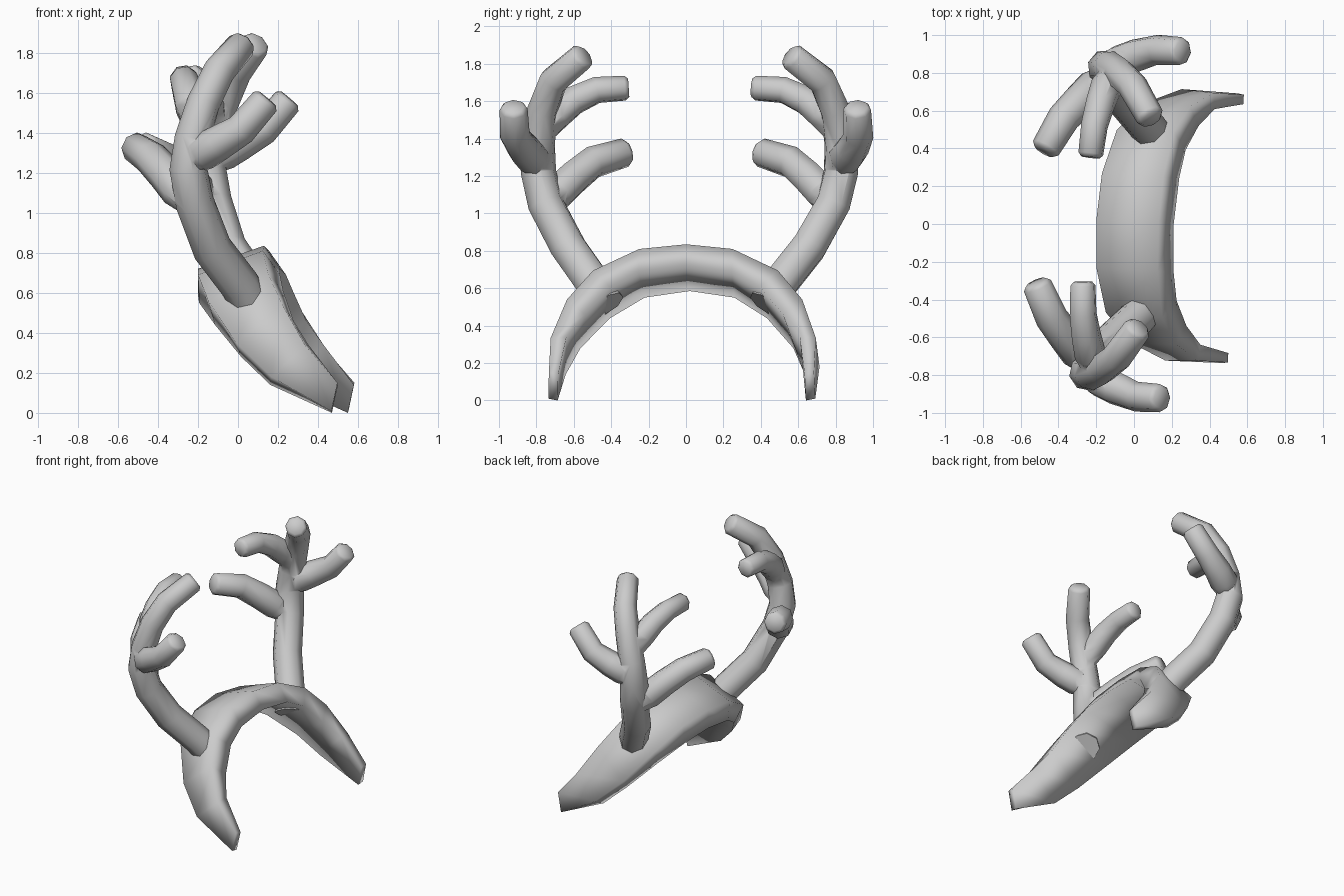
import bpy, bmesh, math
from mathutils import Vector, Matrix

if "Cube" in bpy.data.objects:
    bpy.data.objects.remove(bpy.data.objects["Cube"])

SIDES = 8
# the whole piece is turned slightly
TURN = Matrix.Translation((0, 0.008, 0)) @ Matrix.Rotation(-0.06, 4, 'Z')

grey = bpy.data.materials.new("light grey")
grey.diffuse_color = (0.6, 0.6, 0.6, 1)
grey.use_nodes = True
grey.node_tree.nodes["Principled BSDF"].inputs["Base Color"].default_value = grey.diffuse_color


def make_object(bm, name):
    bmesh.ops.recalc_face_normals(bm, faces=bm.faces)
    bm.transform(TURN)
    mesh = bpy.data.meshes.new(name)
    bm.to_mesh(mesh)
    bm.free()
    obj = bpy.data.objects.new(name, mesh)
    bpy.context.collection.objects.link(obj)
    mesh.materials.append(grey)
    return obj


def smooth(obj, angle):
    bpy.ops.object.select_all(action='DESELECT')
    obj.select_set(True)
    bpy.context.view_layer.objects.active = obj
    bpy.ops.object.shade_smooth_by_angle(angle=math.radians(angle))


def loft(bm, rings):
    """Skin closed rings of points and cap both ends."""
    rings = [[bm.verts.new(p) for p in r] for r in rings]
    n = len(rings[0])
    for a, b in zip(rings, rings[1:]):
        for i in range(n):
            j = (i + 1) % n
            bm.faces.new((a[i], a[j], b[j], b[i]))
    bm.faces.new(rings[0])
    bm.faces.new(rings[-1])


def tube(name, path, radii, side):
    """Eight-sided tapering tube with a slightly chamfered tip."""
    pts = [Vector((x, y * side, z)) for x, y, z in path]
    radii = list(radii)
    end_dir = (pts[-1] - pts[-2]).normalized()
    pts.append(pts[-1] + end_dir * 0.02)
    radii.append(radii[-1] * 0.75)
    rings, normal = [], Vector((1, 0, 0))
    for i, p in enumerate(pts):
        t = (pts[min(i + 1, len(pts) - 1)] - pts[max(i - 1, 0)]).normalized()
        normal = (normal - t * normal.dot(t)).normalized()
        other = t.cross(normal)
        rings.append([p + radii[i] * (normal * math.cos(a) + other * math.sin(a))
                      for a in (2 * math.pi * (k + 0.5) / SIDES for k in range(SIDES))])
    bm = bmesh.new()
    loft(bm, rings)
    return make_object(bm, name)


# Headband: four edge lines, from the crown down to one end
front_outer = [(.13, 0, .835), (.14, .25, .81), (.18, .495, .695),
               (.26, .63, .54), (.38, .71, .335), (.54, .71, .15)]
front_inner = [(.21, 0, .72), (.225, .25, .69), (.25, .40, .61),
               (.31, .53, .46), (.39, .625, .34), (.54, .66, .14)]
back_inner = [(-.20, 0, .585), (-.18, .24, .55), (-.09, .42, .44),
              (.05, .57, .28), (.20, .64, .14), (.51, .665, 0)]
back_outer = [(-.20, 0, .72), (-.185, .25, .69), (-.12, .485, .56),
              (.03, .64, .35), (.21, .72, .18), (.51, .715, .01)]
half = list(zip(front_outer, front_inner, back_inner, back_outer))
mirrored = [[(x, -y, z) for x, y, z in s] for s in half[:0:-1]]
bm = bmesh.new()
loft(bm, mirrored + [list(s) for s in half])
smooth(make_object(bm, "headband"), 120)

# Antler: a main beam and three tines, as path points and radii
beam = ([(.105, .425, .512), (.04, .51, .64), (-.09, .645, .82),
         (-.17, .77, 1.05), (-.20, .81, 1.22), (-.18, .81, 1.37),
         (-.125, .785, 1.55), (-.05, .72, 1.71), (.05, .565, 1.835)],
        [.10, .10, .10, .098, .096, .09, .084, .08, .075])
tines = {
    "outer_tine": ([(-.20, .80, 1.24), (-.13, .84, 1.30), (-.05, .88, 1.345),
                    (.07, .92, 1.415), (.19, .92, 1.555)],
                   [.06, .095, .09, .08, .075]),
    "upper_tine": ([(-.16, .79, 1.42), (-.19, .71, 1.53), (-.215, .62, 1.605),
                    (-.24, .50, 1.66), (-.25, .35, 1.67)],
                   [.06, .085, .08, .073, .068]),
    "lower_tine": ([(-.18, .78, 1.03), (-.25, .71, 1.11), (-.32, .63, 1.19),
                    (-.405, .53, 1.275), (-.49, .365, 1.325)],
                   [.06, .095, .092, .087, .078]),
}
for side, label in ((-1, "front"), (1, "back")):
    antler = tube(f"{label}_antler", *beam, side)
    branches = [tube(f"{label}_{n}", *t, side) for n, t in tines.items()]
    # weld the tines into the beam
    for branch in branches:
        mod = antler.modifiers.new("weld", 'BOOLEAN')
        mod.operation = 'UNION'
        mod.solver = 'EXACT'
        mod.object = branch
        bpy.ops.object.select_all(action='DESELECT')
        antler.select_set(True)
        bpy.context.view_layer.objects.active = antler
        bpy.ops.object.modifier_apply(modifier=mod.name)
        bpy.data.objects.remove(branch)
    smooth(antler, 62)
